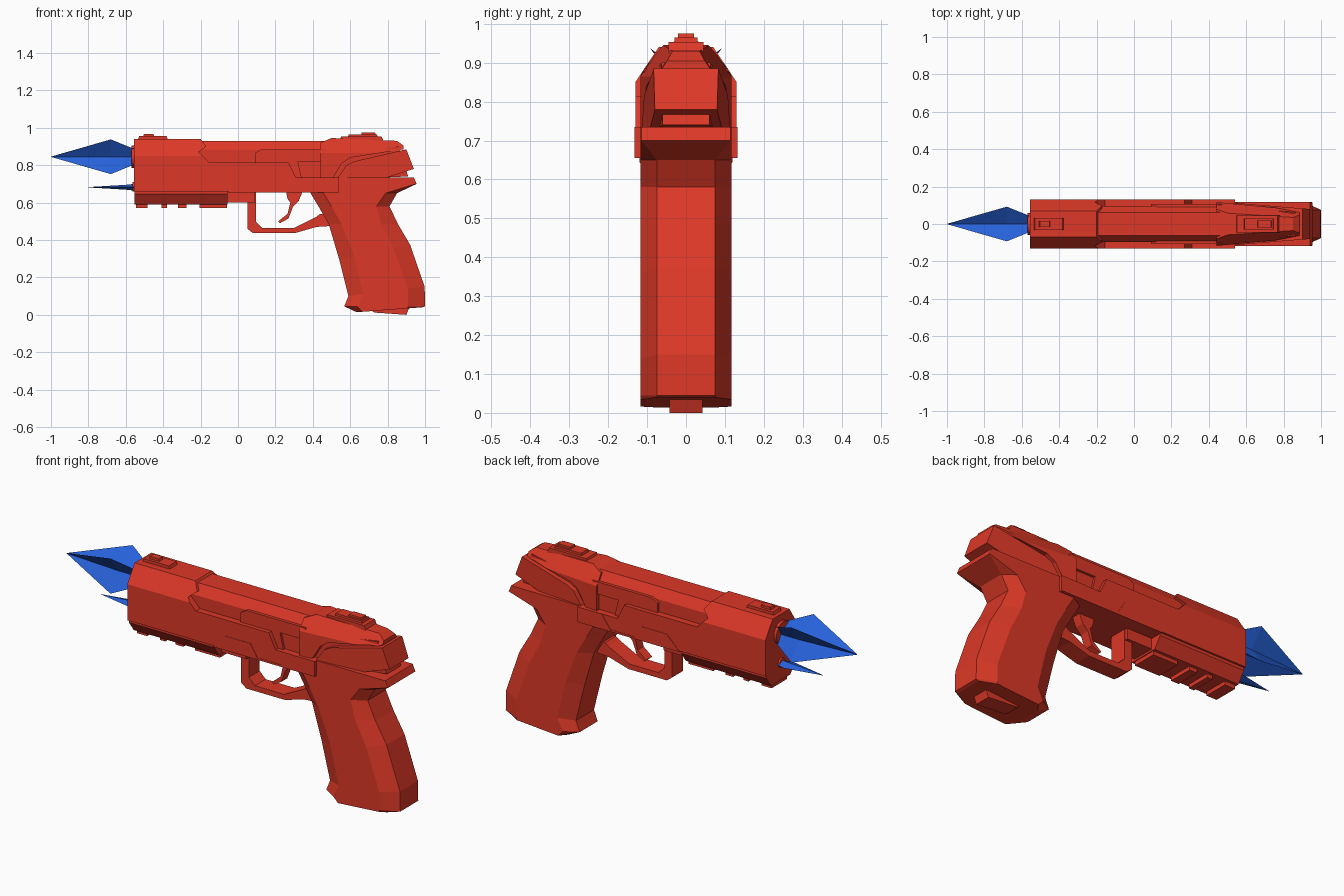
import bpy, bmesh, math
from mathutils import Vector


def material(name, color):
    m = bpy.data.materials.new(name)
    m.diffuse_color = color
    return m


RED = material("red", (0.72, 0.04, 0.02, 1))
BLUE = material("blue", (0.02, 0.12, 0.70, 1))


def finish(name, bm, mat=RED):
    bmesh.ops.recalc_face_normals(bm, faces=bm.faces)
    me = bpy.data.meshes.new(name)
    bm.to_mesh(me)
    bm.free()
    me.materials.append(mat)
    ob = bpy.data.objects.new(name, me)
    bpy.context.collection.objects.link(ob)
    return ob


def loft(name, rings, mat=RED):
    """Skin closed rings of equal size and cap both ends."""
    bm = bmesh.new()
    vs = [[bm.verts.new(p) for p in r] for r in rings]
    n = len(vs[0])
    for a, b in zip(vs, vs[1:]):
        for i in range(n):
            j = (i + 1) % n
            bm.faces.new((a[i], a[j], b[j], b[i]))
    bm.faces.new(vs[0])
    bm.faces.new(vs[-1])
    return finish(name, bm, mat)


def plate(name, profile, w, w_end=None, shoulder=None):
    """Side profile (x, z) extruded to +-w, tapering to w_end along x.
    shoulder = (y, z) where a sloping cut through the top edges starts."""
    x0, x1 = min(p[0] for p in profile), max(p[0] for p in profile)
    w_end = w if w_end is None else w_end
    half = lambda x: w + (w_end - w) * (x - x0) / (x1 - x0)
    bm = bmesh.new()
    a = [bm.verts.new((x, -half(x), z)) for x, z in profile]
    b = [bm.verts.new((x, half(x), z)) for x, z in profile]
    n = len(a)
    bm.faces.new(a)
    bm.faces.new(b)
    for i in range(n):
        j = (i + 1) % n
        bm.faces.new((a[i], a[j], b[j], b[i]))
    bmesh.ops.recalc_face_normals(bm, faces=bm.faces)
    if shoulder:
        slope = (w_end - w) / (x1 - x0)
        for s in (-1, 1):
            # the cut follows the taper so its edge stays parallel to the side
            cut = bmesh.ops.bisect_plane(
                bm, geom=bm.verts[:] + bm.edges[:] + bm.faces[:],
                plane_co=(x0, s * shoulder[0], shoulder[1]),
                plane_no=Vector((-slope * 0.09, s * 0.09, 0.06)).normalized(),
                clear_outer=True)
            edges = [e for e in cut["geom_cut"] if isinstance(e, bmesh.types.BMEdge)]
            bmesh.ops.holes_fill(bm, edges=edges, sides=0)
    return finish(name, bm)


def box(name, x0, x1, z0, z1, w, inset=0.0):
    return plate(name, [(x0, z0), (x1, z0), (x1 - inset, z1), (x0 + inset, z1)], w)


def disc(name, x0, x1, z, r):
    ring = lambda x: [(x, r * math.cos(i * math.pi / 12), z + r * math.sin(i * math.pi / 12))
                      for i in range(24)]
    return loft(name, [ring(x0), ring(x1)])


# Slide: outer shell, narrower core and raised port cover
plate("slide_shell", [(-0.555, 0.66), (-0.555, 0.94), (-0.20, 0.94), (-0.17, 0.90),
                      (-0.21, 0.87), (-0.155, 0.815), (0.27, 0.815), (0.31, 0.735),
                      (0.54, 0.735), (0.54, 0.66)], 0.13, shoulder=(0.13, 0.85))
plate("slide_core", [(-0.25, 0.67), (-0.25, 0.93), (0.5, 0.93), (0.5, 0.67)],
      0.095, shoulder=(0.095, 0.88))
plate("port_cover", [(0.09, 0.815), (0.09, 0.865), (0.125, 0.885), (0.47, 0.885),
                     (0.47, 0.82), (0.32, 0.82), (0.34, 0.735), (0.28, 0.735)], 0.108)

# Rear slide: upper part, recessed filler and lower cover with a groove between
plate("rear_slide", [(0.44, 0.735), (0.44, 0.92), (0.50, 0.945), (0.85, 0.93),
                     (0.885, 0.905), (0.885, 0.885), (0.60, 0.84), (0.555, 0.81),
                     (0.51, 0.735)], 0.117, 0.075, shoulder=(0.117, 0.865))
plate("rear_filler", [(0.48, 0.72), (0.48, 0.86), (0.86, 0.90), (0.91, 0.74)], 0.09, 0.06)
plate("rear_cover", [(0.535, 0.735), (0.58, 0.80), (0.62, 0.82), (0.90, 0.885),
                     (0.94, 0.78), (0.80, 0.735)], 0.113, 0.08)

# Sights, stacked steps
for name, steps in {
    "front_sight": [(-0.54, -0.37, 0.955, 0.032), (-0.515, -0.44, 0.968, 0.017)],
    "rear_sight": [(0.54, 0.78, 0.953, 0.045), (0.58, 0.755, 0.965, 0.03),
                   (0.65, 0.745, 0.975, 0.02)],
}.items():
    for k, (x0, x1, top, w) in enumerate(steps):
        box(f"{name}_{k}", x0, x1, 0.925, top, w, 0.012)

# Dust cover with sloping sides, and rail teeth
sec = lambda x: [(x, -0.12, 0.665), (x, 0.12, 0.665), (x, 0.12, 0.645),
                 (x, 0.08, 0.59), (x, -0.08, 0.59), (x, -0.12, 0.645)]
loft("dust_cover", [sec(-0.553), sec(-0.055)])
for k, (x0, x1) in enumerate([(-0.545, -0.485), (-0.41, -0.38), (-0.32, -0.275), (-0.205, -0.06)]):
    box(f"rail_tooth_{k}", x0, x1, 0.57, 0.60, 0.065)

# Frame, side panel
plate("frame", [(-0.06, 0.66), (-0.06, 0.70), (0.5, 0.70), (0.5, 0.655), (0.05, 0.655)], 0.11)
plate("frame_panel", [(-0.055, 0.655), (0.02, 0.73), (0.165, 0.73), (0.205, 0.665),
                      (0.35, 0.665), (0.40, 0.735), (0.54, 0.735), (0.54, 0.655)], 0.132)
plate("guard_mount", [(-0.055, 0.60), (-0.055, 0.66), (0.09, 0.66), (0.09, 0.60)], 0.06)

# Trigger guard and trigger
plate("trigger_guard", [(0.05, 0.66), (0.05, 0.46), (0.08, 0.437), (0.305, 0.437), (0.42, 0.47),
                        (0.50, 0.475), (0.47, 0.54), (0.44, 0.54), (0.42, 0.525), (0.30, 0.465),
                        (0.13, 0.465), (0.095, 0.50), (0.095, 0.66)], 0.045)
plate("trigger", [(0.255, 0.67), (0.265, 0.62), (0.28, 0.60), (0.265, 0.54), (0.215, 0.50),
                  (0.225, 0.49), (0.27, 0.515), (0.295, 0.58), (0.325, 0.61), (0.35, 0.67)], 0.025)

# Grip: eight-sided sections (front x, z, back x, z, front and back chamfer, end width)
grip = [(0.34, 0.735, 0.94, 0.735, 0.01, 0.005, 0.115),
        (0.36, 0.70, 0.955, 0.70, 0.03, 0.005, 0.115),
        (0.385, 0.655, 0.85, 0.65, 0.07, 0.06, 0.075),
        (0.43, 0.58, 0.81, 0.58, 0.07, 0.07, 0.075),
        (0.485, 0.485, 0.855, 0.485, 0.07, 0.09, 0.075),
        (0.54, 0.30, 0.92, 0.375, 0.08, 0.09, 0.075),
        (0.59, 0.10, 0.998, 0.15, 0.08, 0.09, 0.075),
        (0.568, 0.045, 1.0, 0.045, 0.07, 0.09, 0.075),
        (0.635, 0.014, 0.985, 0.04, 0.03, 0.08, 0.075)]
rings = []
for xf, zf, xb, zb, cf, cb, e in grip:
    pts = [(xf, e), (xf + cf, 0.117), (xb - cb, 0.117), (xb, e)]
    pts += [(x, -y) for x, y in reversed(pts)]
    rings.append([(x, y, zf + (zb - zf) * (x - xf) / (xb - xf)) for x, y in pts])
loft("grip", rings)
plate("grip_plug", [(0.70, 0.03), (0.73, 0.012), (0.90, 0.0), (0.92, 0.05)], 0.043)

# Muzzle and lower port
disc("muzzle", -0.57, -0.54, 0.845, 0.06)
disc("lower_port", -0.565, -0.54, 0.685, 0.025)


# Blue bolt with four fins, and a flat spike below
def star(x, r, inner):
    return [(x, (r * 1.41 if k % 2 else inner) * math.cos(k * math.pi / 4),
             0.845 + (r * 1.41 if k % 2 else inner) * math.sin(k * math.pi / 4))
            for k in range(8)]


loft("bolt", [star(-1.0, 0.0007, 0.0005), star(-0.68, 0.093, 0.022),
              star(-0.555, 0.042, 0.022)], BLUE)
spike = lambda x, y, z: [(x, y, 0.682), (x, 0, 0.682 + z), (x, -y, 0.682), (x, 0, 0.682 - z)]
loft("spike", [spike(-0.80, 0.001, 0.001), spike(-0.60, 0.042, 0.013),
               spike(-0.555, 0.03, 0.018)], BLUE)
